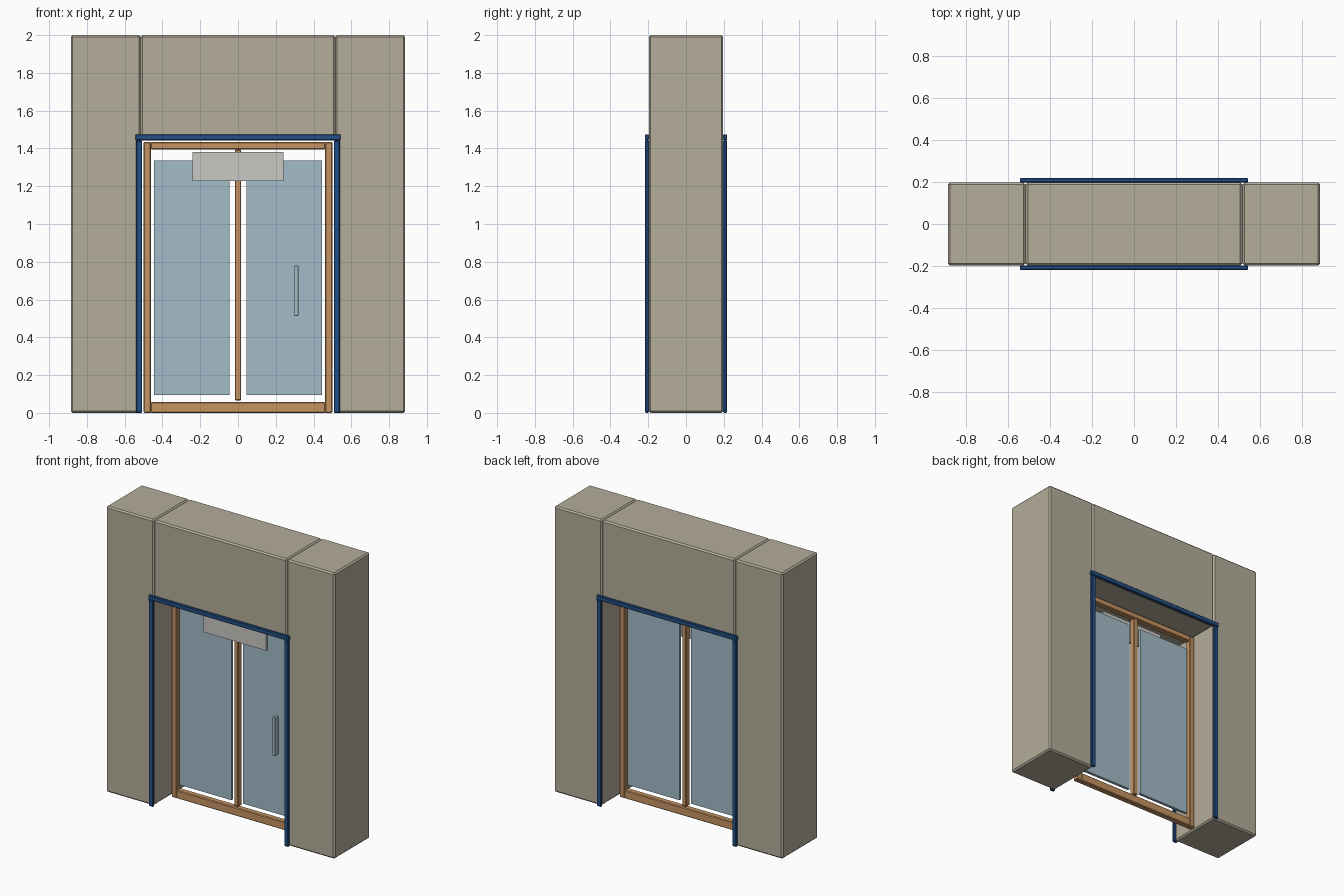
import bpy
from mathutils import Vector

cube = bpy.data.objects.get("Cube")
if cube:
    bpy.data.objects.remove(cube, do_unlink=True)


def material(name, srgb):
    """One flat material from 8-bit display values."""
    col = [((c / 255 + 0.055) / 1.055) ** 2.4 for c in srgb] + [1.0]
    m = bpy.data.materials.new(name)
    m.use_nodes = True
    m.diffuse_color = col
    m.node_tree.nodes["Principled BSDF"].inputs["Base Color"].default_value = col
    return m


stone = material("stone", (180, 173, 154))
blue = material("blue_trim", (36, 80, 136))
wood = material("wood", (198, 148, 98))
glass = material("glass", (163, 188, 202))
plate = material("sign_grey", (201, 200, 195))
metal = material("handle_metal", (166, 190, 196))


def box(name, x, y, z, mat, bevel=0.0):
    """Box from (min, max) ranges, with an optional chamfer."""
    lo, hi = Vector((x[0], y[0], z[0])), Vector((x[1], y[1], z[1]))
    bpy.ops.mesh.primitive_cube_add(size=1, location=(lo + hi) / 2)
    ob = bpy.context.object
    ob.name = name
    ob.scale = hi - lo
    bpy.ops.object.transform_apply(location=False, rotation=False, scale=True)
    ob.data.materials.append(mat)
    if bevel:
        mod = ob.modifiers.new("chamfer", 'BEVEL')
        mod.width = bevel
        mod.segments = 1
    return ob


def span(side, a, b):
    """Mirror an x range to the given side."""
    return tuple(sorted((side * a, side * b)))


WALL = (-0.197, 0.197)
FRAME = (-0.021, 0.021)

# Wall blocks around the opening
box("wall_lintel", (-0.515, 0.515), WALL, (1.45, 2.0), stone, 0.01)
for side, label in ((1, "left"), (-1, "right")):
    box("wall_" + label, span(side, 0.515, 0.885), WALL, (0, 2.0), stone, 0.01)

    # Door frame stiles and glass leaves
    box("frame_stile_" + label, span(side, 0.46, 0.5), FRAME, (0, 1.435), wood, 0.005)
    box("glass_" + label, span(side, 0.045, 0.445), (-0.01, 0.01), (0.095, 1.335), glass)

    # Upright trim on both wall faces
    for face, where in ((-1, "front"), (1, "back")):
        box(f"trim_{where}_{label}", span(side, 0.508, 0.54),
            span(face, 0.197, 0.216), (0, 1.442), blue, 0.004)

# Head trim on both wall faces
for face, where in ((-1, "front"), (1, "back")):
    box(f"trim_{where}_head", (-0.543, 0.543), span(face, 0.197, 0.218),
        (1.443, 1.475), blue, 0.004)

# Door frame rails and centre mullion
box("frame_bottom_rail", (-0.462, 0.462), FRAME, (0, 0.058), wood, 0.005)
box("frame_top_rail", (-0.462, 0.462), FRAME, (1.395, 1.435), wood, 0.005)
box("centre_mullion", (-0.017, 0.017), FRAME, (0.066, 1.395), wood, 0.005)

# Blank sign plate and pull handle on the front
box("sign_plate", (-0.242, 0.242), (-0.036, -0.021), (1.228, 1.38), plate)
box("pull_handle", (0.298, 0.319), (-0.046, -0.008), (0.513, 0.78), metal, 0.002)
